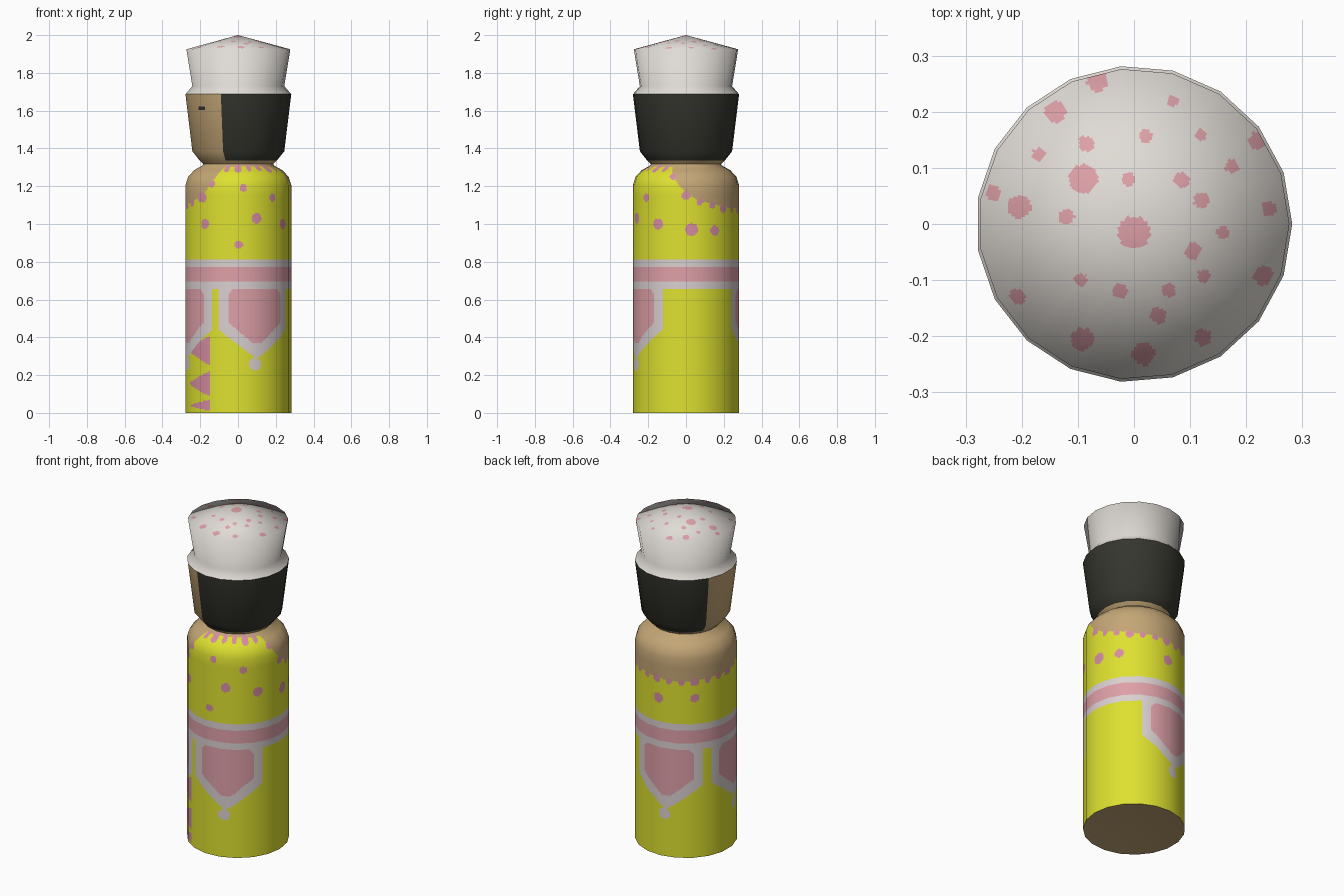
import bpy, math

if "Cube" in bpy.data.objects:
    bpy.data.objects.remove(bpy.data.objects["Cube"])

SIDES, SUB = 19, 16          # 19-sided turned shape, each side split for painted details
COLS = SIDES * SUB

def lin(c):
    c /= 255
    return c / 12.92 if c <= 0.04045 else ((c + 0.055) / 1.055) ** 2.4

COLOURS = {
    "yellow": (222, 225, 48), "skin_tan": (196, 166, 118), "dot_pink": (214, 142, 162),
    "rose": (222, 160, 168), "trim_white": (218, 208, 208), "hair_black": (54, 54, 47),
    "hat_white": (224, 219, 213)}
NAMES = list(COLOURS)
for n, c in COLOURS.items():
    bpy.data.materials.new(n).diffuse_color = (*[lin(v) for v in c], 1)

def wrap(a):
    return (a + 180) % 360 - 180

def unit(a, b):
    l = math.hypot(a, b) or 1
    return a / l, b / l

def direction(i):
    """Point on the unit 19-gon for column i."""
    k, t = divmod(i, SUB)
    t /= SUB
    a, b = (2 * math.pi * j / SIDES for j in (k, k + 1))
    return (math.cos(a) * (1 - t) + math.cos(b) * t, math.sin(a) * (1 - t) + math.sin(b) * t)

DIRS = [direction(i) for i in range(COLS)]

def turned(name, profile, step, paint):
    """Revolve a profile (r, z), colour each face with paint(angle, x, y, z)."""
    segs = list(zip(profile, profile[1:]))
    segn = [unit(b[1] - a[1], a[0] - b[0]) for a, b in segs]

    def corner(k, own):      # smoothed profile normal at a point, kept sharp over 85 degrees
        if profile[k][0] == 0:
            return (0, math.copysign(1, own[1]))
        if 0 < k < len(profile) - 1:
            p, q = segn[k - 1], segn[k]
            if p[0] * q[0] + p[1] * q[1] > math.cos(math.radians(85)):
                return unit(p[0] + q[0], p[1] + q[1])
        return own

    verts, faces, normals, mats = [], [], [], []

    def ring(r, z):
        s = len(verts)
        if r < 1e-6:
            verts.append((0, 0, z))
            return [s] * COLS
        verts.extend((r * x, r * y, z) for x, y in DIRS)
        return list(range(s, s + COLS))

    low = ring(*profile[0])
    for k, (a, b) in enumerate(segs):
        na, nb = corner(k, segn[k]), corner(k + 1, segn[k])
        n = max(1, math.ceil(math.dist(a, b) / step))
        mix = lambda p, q, t: (p[0] * (1 - t) + q[0] * t, p[1] * (1 - t) + q[1] * t)
        for j in range(n):
            t0, t1 = j / n, (j + 1) / n
            high = ring(*mix(a, b, t1))
            n0, n1 = unit(*mix(na, nb, t0)), unit(*mix(na, nb, t1))
            r, z = mix(a, b, (t0 + t1) / 2)
            for i in range(COLS):
                i2 = (i + 1) % COLS
                face, used = [], set()
                for v, c, pn in ((low[i], i, n0), (low[i2], i2, n0), (high[i2], i2, n1), (high[i], i, n1)):
                    if v in used:
                        continue
                    used.add(v)
                    face.append(v)
                    ang = 2 * math.pi * c / COLS
                    normals.append((pn[0] * math.cos(ang), pn[0] * math.sin(ang), pn[1]))
                faces.append(face)
                x, y = ((DIRS[i][m] + DIRS[i2][m]) / 2 * r for m in (0, 1))
                mats.append(NAMES.index(paint(math.degrees(math.atan2(x, -y)), x, y, z)))
            low = high
    me = bpy.data.meshes.new(name)
    me.from_pydata(verts, [], faces)
    for n in NAMES:
        me.materials.append(bpy.data.materials[n])
    me.polygons.foreach_set("material_index", mats)
    me.shade_smooth()
    me.normals_split_custom_set(normals)
    ob = bpy.data.objects.new(name, me)
    bpy.context.collection.objects.link(ob)
    return ob

# Neckline: height by angle away from its peak
NECK = [(0, 1.305), (45, 1.30), (55, 1.22), (65, 1.16), (80, 1.125), (110, 1.09), (181, 1.07)]

def neckline(phi):
    d = abs(wrap(phi - 25))
    for (d0, z0), (d1, z1) in zip(NECK, NECK[1:]):
        if d <= d1:
            return z0 + (z1 - z0) * (d - d0) / (d1 - d0)

# Dots on the dress: (angle, height, radius), plus a row along the neckline
DRESS_DOTS = [(-39, 1.0, .026), (21, 1.03, .028), (1, .89, .022), (58, 1.0, .029), (96, .97, .034),
              (123, .965, .027), (-178, .955, .03), (-135, .97, .025), (6, 1.19, .02),
              (41, 1.14, .022), (-42, 1.14, .026)]
DRESS_DOTS += [(k * 15, neckline(k * 15) - .008, .018 + .006 * (k % 3 == 0)) for k in range(24)]
PENDANTS = (21, -72, -168)
SPIKES = ((.33, .08), (.155, .068), (.04, .03))

def paint_body(phi, x, y, z):
    if z > .85:
        for a, h, r in DRESS_DOTS:
            if abs(z - h) < r and math.hypot(z - h, math.radians(wrap(phi - a)) * .28) < r:
                return "dot_pink"
        return "skin_tan" if z > neckline(phi) else "yellow"
    if z > .81:
        return "yellow"
    if z > .655:                                     # belt
        return "rose" if .697 < z < .77 else "trim_white"
    for c in PENDANTS:                               # hanging shields with a drop
        d = abs(wrap(phi - c))
        if z > .37 and d < min(32, 5 + 27 * (z - .37) / .11) and d - 32 < (.648 - z) * 200 - 4:
            return "rose"
        if z > .295 and d < min(42.5, 4 + 38.5 * (z - .30) / .14):
            return "trim_white"
        if math.hypot(math.radians(wrap(phi - c + 2)) * .28, z - .258) < .034:
            return "trim_white"
    for h, w in SPIKES:                              # pointed slit pattern
        if -65 < phi < -32 and abs(z - h) < w * (phi + 67) / 35:
            return "dot_pink"
    return "yellow"

def paint_head(phi, x, y, z):
    if z < 1.335 or -118 < phi < -19.5:
        if 1.603 < z < 1.622 and -51 < phi < -40:    # small eye mark
            return "hair_black"
        return "skin_tan"
    return "hair_black"

# Dots on the hat top: x, y, radius
HAT_DOTS = [(0, -.015, .029), (-.09, .08, .026), (-.205, .03, .021), (-.14, .2, .019), (-.065, .255, .019),
            (-.085, .143, .014), (-.17, .123, .012), (-.12, .013, .014), (-.25, .055, .014),
            (-.01, .08, .012), (.02, .157, .012), (.07, .22, .01), (.12, .16, .01), (.22, .148, .016),
            (.175, .103, .012), (.085, .078, .014), (.12, .042, .014), (.24, .028, .013),
            (.158, -.015, .011), (.105, -.048, .015), (.125, -.093, .012), (.23, -.092, .017),
            (.062, -.118, .012), (-.025, -.12, .014), (-.095, -.1, .012), (.043, -.163, .014),
            (-.208, -.13, .014), (-.092, -.205, .02), (.017, -.232, .02), (.123, -.202, .015)]

def paint_hat(phi, x, y, z):
    if z > 1.925 and any(math.hypot(x - a, y - b) < r for a, b, r in HAT_DOTS):
        return "rose"
    return "hat_white"

# Parts from bottom to top
turned("base", [(0, .02), (.282, 0)], 1, lambda *a: "skin_tan")
turned("body", [(.282, 0), (.282, 1.15), (.282, 1.205), (.268, 1.25), (.235, 1.285), (.19, 1.31), (.185, 1.32)],
       .0065, paint_body)
turned("head", [(.185, 1.315), (.205, 1.335), (.245, 1.385), (.282, 1.687)], .0095, paint_head)
turned("hat", [(.282, 1.687), (.245, 1.73), (.277, 1.925), (0, 2.0)], .0065, paint_hat)

for m in bpy.data.materials:
    if m.users and not m.is_grease_pencil:
        m.use_nodes = True
        m.node_tree.nodes["Principled BSDF"].inputs["Base Color"].default_value = m.diffuse_color
